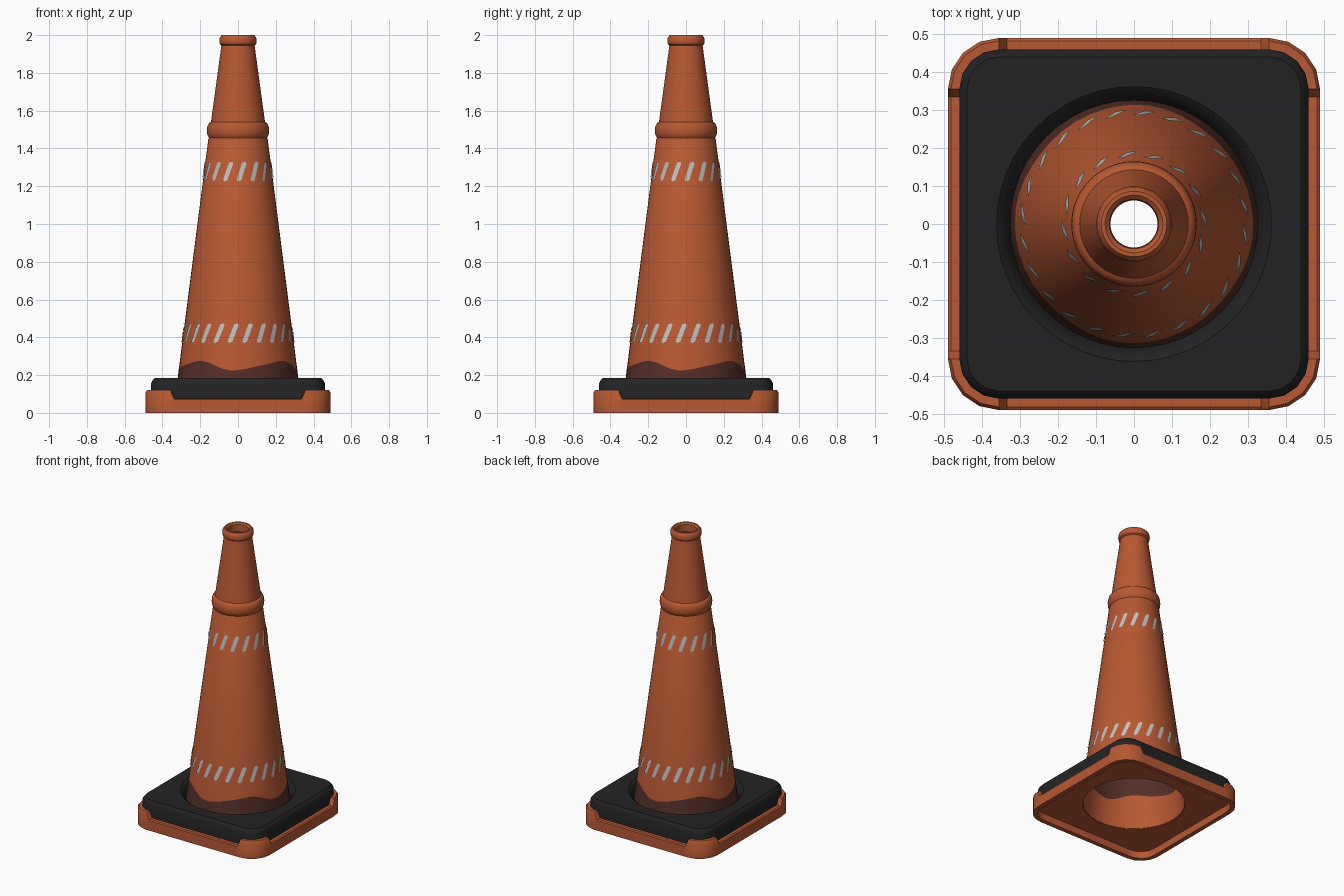
import bpy
import bmesh
from math import sin, cos, pi, radians

cube = bpy.data.objects.get("Cube")
if cube:
    bpy.data.objects.remove(cube, do_unlink=True)


def material(name, r, g, b):
    m = bpy.data.materials.new(name)
    m.use_nodes = True
    m.diffuse_color = (r, g, b, 1)
    bsdf = m.node_tree.nodes["Principled BSDF"]
    bsdf.inputs["Base Color"].default_value = (r, g, b, 1)
    bsdf.inputs["Roughness"].default_value = 0.7
    return m


ORANGE = material("orange plastic", 0.48, 0.10, 0.033)
BLACK = material("black rubber", 0.017, 0.017, 0.018)
BROWN = material("brown dirt", 0.089, 0.028, 0.020)
GREY = material("reflective grey", 0.54, 0.53, 0.50)

N = 48               # points in every ring
CORNER = 0.355       # centre of the corner arcs
EDGE = 0.335         # where the straight side ends


def angle(i):
    return (i - 3) * 2 * pi / N


def circle(r, z):
    return [(r * cos(angle(i)), r * sin(angle(i)), z) for i in range(N)]


def rounded_square(half, z_side, z_corner=None):
    """Square ring with round corners; the corners may stand higher."""
    if z_corner is None:
        z_corner = z_side
    quarter = [(half, EDGE * k / 3, z_side) for k in range(-3, 4)]
    for k in range(5):
        a = k * pi / 8
        rad = half - CORNER
        quarter.append((CORNER + rad * cos(a), CORNER + rad * sin(a), z_corner))
    ring = []
    for _ in range(4):
        ring += quarter
        quarter = [(-y, x, z) for x, y, z in quarter]
    return ring


def finish(name, bm, materials):
    mesh = bpy.data.meshes.new(name)
    bm.to_mesh(mesh)
    bm.free()
    for m in materials:
        mesh.materials.append(m)
    ob = bpy.data.objects.new(name, mesh)
    bpy.context.collection.objects.link(ob)
    return ob


def loft(name, rings, materials, painted=()):
    """Join rings into a closed loop of bands; painted bands use material 1."""
    bm = bmesh.new()
    rows = [[bm.verts.new(p) for p in ring] for ring in rings]
    for j, row in enumerate(rows):
        nxt = rows[(j + 1) % len(rows)]
        for i in range(N):
            k = (i + 1) % N
            f = bm.faces.new((row[i], row[k], nxt[k], nxt[i]))
            f.material_index = int(j in painted)
    bmesh.ops.recalc_face_normals(bm, faces=bm.faces)
    ob = finish(name, bm, materials)
    bpy.ops.object.select_all(action='DESELECT')
    ob.select_set(True)
    bpy.context.view_layer.objects.active = ob
    bpy.ops.object.shade_smooth_by_angle(angle=radians(35))
    return ob


# Base tray with raised corners and a recessed underside
loft("base_tray", [
    rounded_square(0.46, 0),
    rounded_square(0.49, 0),
    rounded_square(0.49, 0.07, 0.108),
    rounded_square(0.482, 0.076, 0.12),
    rounded_square(0.455, 0.076, 0.12),
    rounded_square(0.455, 0.065),
    circle(0.33, 0.065),
    circle(0.32, 0.045),
    rounded_square(0.455, 0.045),
], [ORANGE])

# Rubber weight around the foot of the cone
loft("rubber_weight", [
    rounded_square(0.46, 0.07),
    rounded_square(0.46, 0.158),
    rounded_square(0.453, 0.172),
    rounded_square(0.44, 0.185),
    circle(0.362, 0.185),
    circle(0.345, 0.172),
    circle(0.335, 0.15),
    circle(0.32, 0.12),
    circle(0.32, 0.07),
], [BLACK])


# Hollow cone body with a wavy dirt line
def cone_radius(z):
    return 0.32 - 0.1283 * (z - 0.18)


def dirt_line(inset):
    ring = []
    for i in range(N):
        a = angle(i)
        z = 0.25 + 0.024 * cos(4 * a + pi) + 0.005 * sin(8 * a)
        r = cone_radius(z) - inset
        ring.append((r * cos(a), r * sin(a), z))
    return ring


WALL = 0.018
bead = [circle(0.146 + 0.019 * sin(t * pi / 8), 1.495 - 0.042 * cos(t * pi / 8))
        for t in range(1, 8)]
outside = [circle(cone_radius(0.05), 0.05), dirt_line(0),
           circle(cone_radius(1.45), 1.45)] + bead
outside += [circle(r, z) for r, z in (
    (0.143, 1.54), (0.088, 1.945), (0.096, 1.952), (0.099, 1.97),
    (0.096, 1.988), (0.086, 2.0), (0.076, 2.0), (0.065, 1.99))]
inside = [circle(0.062, 1.945), circle(0.125, 1.53),
          circle(cone_radius(1.45) - WALL, 1.45), dirt_line(WALL),
          circle(cone_radius(0.05) - WALL, 0.05)]
first = len(outside)
loft("cone_body", outside + inside, [ORANGE, BROWN],
     painted={0, first, first + 1, first + 2})


# Rings of slanted reflective dashes
def dash_ring(name, count, phase, z_low, z_high, width, lean):
    bm = bmesh.new()
    outline = [(-0.5, 0.1), (-0.1, 0), (0.5, 0.06),
               (0.5, 0.9), (0.1, 1), (-0.5, 0.94)]
    for n in range(count):
        middle = radians(phase) + n * 2 * pi / count
        verts = []
        for u, v in outline:
            z = z_low + v * (z_high - z_low)
            r = cone_radius(z) + 0.005
            a = middle + (u * width + (v - 0.5) * lean) / r
            verts.append(bm.verts.new((r * cos(a), r * sin(a), z)))
        bm.faces.new(verts)
    return finish(name, bm, [GREY])


dash_ring("lower_dashes", 24, -95, 0.37, 0.475, 0.026, 0.04)
dash_ring("upper_dashes", 16, -84, 1.225, 1.33, 0.025, 0.035)
